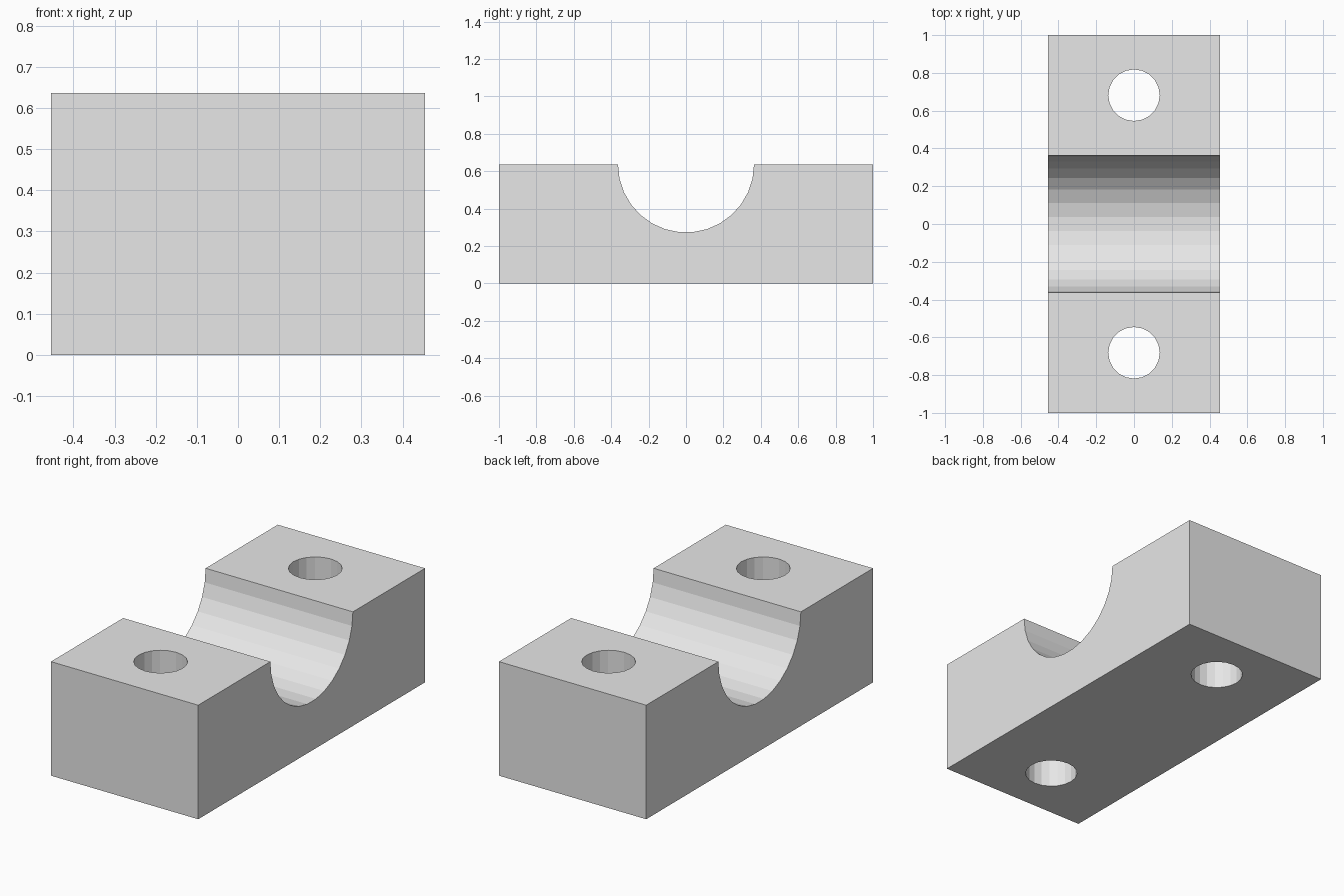
import bpy
import bmesh
from math import cos, sin, pi

cube = bpy.data.objects.get("Cube")
if cube:
    bpy.data.objects.remove(cube, do_unlink=True)

# Proportions: 22 units long, 10 wide, 7 high
U = 1 / 11
WIDTH, LENGTH, HEIGHT = 10 * U, 22 * U, 7 * U
SADDLE_R, SADDLE_SIDES = 4 * U, 30
HOLE_R, HOLE_SIDES, HOLE_Y = 1.5 * U, 20, 7.5 * U

grey = bpy.data.materials.new("light grey")
grey.use_nodes = True
grey.diffuse_color = (0.8, 0.8, 0.8, 1)
grey.node_tree.nodes["Principled BSDF"].inputs["Base Color"].default_value = (0.8, 0.8, 0.8, 1)


def make_object(name, bm):
    bmesh.ops.recalc_face_normals(bm, faces=bm.faces)
    mesh = bpy.data.meshes.new(name)
    bm.to_mesh(mesh)
    bm.free()
    mesh.materials.append(grey)
    obj = bpy.data.objects.new(name, mesh)
    bpy.context.collection.objects.link(obj)
    return obj


# Clamp block: side profile with a half-round saddle, extruded across x
half = LENGTH / 2
profile = [(-half, HEIGHT), (-half, 0), (half, 0), (half, HEIGHT)]
for i in range(SADDLE_SIDES // 2 + 1):
    a = 2 * pi * i / SADDLE_SIDES
    profile.append((SADDLE_R * cos(a), HEIGHT - SADDLE_R * sin(a)))
bm = bmesh.new()
face = bm.faces.new([bm.verts.new((-WIDTH / 2, y, z)) for y, z in profile])
extruded = bmesh.ops.extrude_face_region(bm, geom=[face])["geom"]
bmesh.ops.translate(bm, vec=(WIDTH, 0, 0),
                    verts=[v for v in extruded if isinstance(v, bmesh.types.BMVert)])
block = make_object("clamp_block", bm)

# Bolt holes: one vertical through hole at each end
for side, label in ((-1, "front"), (1, "back")):
    bm = bmesh.new()
    bmesh.ops.create_cone(bm, cap_ends=True, segments=HOLE_SIDES,
                          radius1=HOLE_R, radius2=HOLE_R, depth=HEIGHT * 2)
    bmesh.ops.translate(bm, verts=bm.verts, vec=(0, side * HOLE_Y, HEIGHT / 2))
    cutter = make_object(label + "_hole_cutter", bm)
    cutter.hide_render = True
    cutter.hide_set(True)
    cut = block.modifiers.new(label + " bolt hole", "BOOLEAN")
    cut.operation = "DIFFERENCE"
    cut.solver = "EXACT"
    cut.object = cutter

# Apply the cuts and drop the cutters
bpy.context.view_layer.objects.active = block
block.select_set(True)
for cut in list(block.modifiers):
    cutter = cut.object
    bpy.ops.object.modifier_apply(modifier=cut.name)
    bpy.data.objects.remove(cutter, do_unlink=True)
